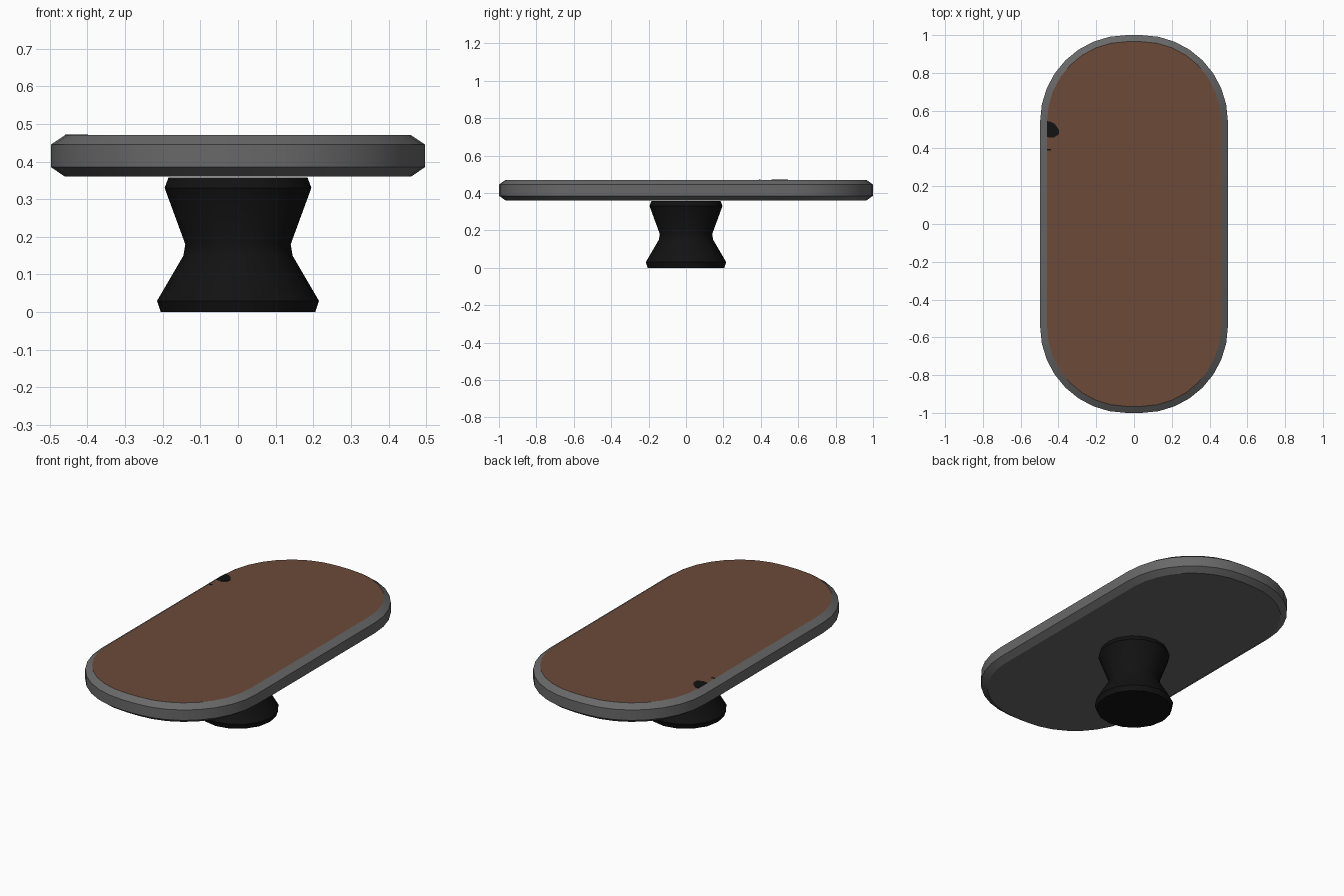
import bpy, bmesh, math

if "Cube" in bpy.data.objects:
    bpy.data.objects.remove(bpy.data.objects["Cube"])

def material(name, rgb):
    m = bpy.data.materials.new(name)
    m.diffuse_color = (*rgb, 1)
    m.use_nodes = True
    m.node_tree.nodes["Principled BSDF"].inputs["Base Color"].default_value = m.diffuse_color
    return m

grey = material("grey rim", (0.14, 0.14, 0.14))
brown = material("brown top", (0.15, 0.07, 0.042))
black = material("black", (0.006, 0.006, 0.006))

def outline(hx, hy, r, n=8):
    pts = []
    for q, (sx, sy) in enumerate([(1, 1), (-1, 1), (-1, -1), (1, -1)]):
        for i in range(n + 1):
            a = math.pi / 2 * (q + i / n)
            pts.append((sx * (hx - r) + r * math.cos(a), sy * (hy - r) + r * math.sin(a)))
    return pts

def loft(name, rings, mats, smooth=True):
    """Stack equal-length rings [(points, z)] into a closed solid."""
    bm = bmesh.new()
    loops = [[bm.verts.new((x, y, z)) for x, y in pts] for pts, z in rings]
    n = len(loops[0])
    for a, b in zip(loops, loops[1:]):
        for i in range(n):
            j = (i + 1) % n
            bm.faces.new((a[i], a[j], b[j], b[i]))
    bm.faces.new(loops[0][::-1])
    top = bm.faces.new(loops[-1])
    top.material_index = len(mats) - 1
    me = bpy.data.meshes.new(name)
    bm.to_mesh(me)
    bm.free()
    ob = bpy.data.objects.new(name, me)
    bpy.context.collection.objects.link(ob)
    for m in mats:
        me.materials.append(m)
    if smooth:
        bpy.context.view_layer.objects.active = ob
        bpy.ops.object.select_all(action='DESELECT')
        ob.select_set(True)
        bpy.ops.object.shade_smooth_by_angle(angle=math.radians(30))
    return ob

# Oval tabletop with chamfered rim and brown top face
inner, outer = outline(0.46, 0.965, 0.42), outline(0.497, 1.0, 0.457)
loft("tabletop", [(inner, 0.36), (outer, 0.385), (outer, 0.445), (inner, 0.47)], [grey, brown])

# Waisted pedestal
def circle(r, n=16):
    return [(r * math.cos(2 * math.pi * i / n), r * math.sin(2 * math.pi * i / n)) for i in range(n)]

profile = [(0.205, 0), (0.215, 0.03), (0.145, 0.15), (0.14, 0.18), (0.195, 0.33), (0.185, 0.357)]
loft("pedestal", [(circle(r), z) for r, z in profile], [black])

# Dark painted marks near the left edge of the top
def mark(name, pts):
    loft(name, [(pts, 0.469), (pts, 0.4715)], [black], smooth=False)

mark("dark_spot", [(-0.46, 0.46), (-0.425, 0.457), (-0.398, 0.475), (-0.398, 0.50),
                   (-0.42, 0.53), (-0.437, 0.54), (-0.46, 0.545)])
mark("dark_fleck", [(-0.46, 0.39), (-0.44, 0.39), (-0.44, 0.397), (-0.46, 0.397)])
